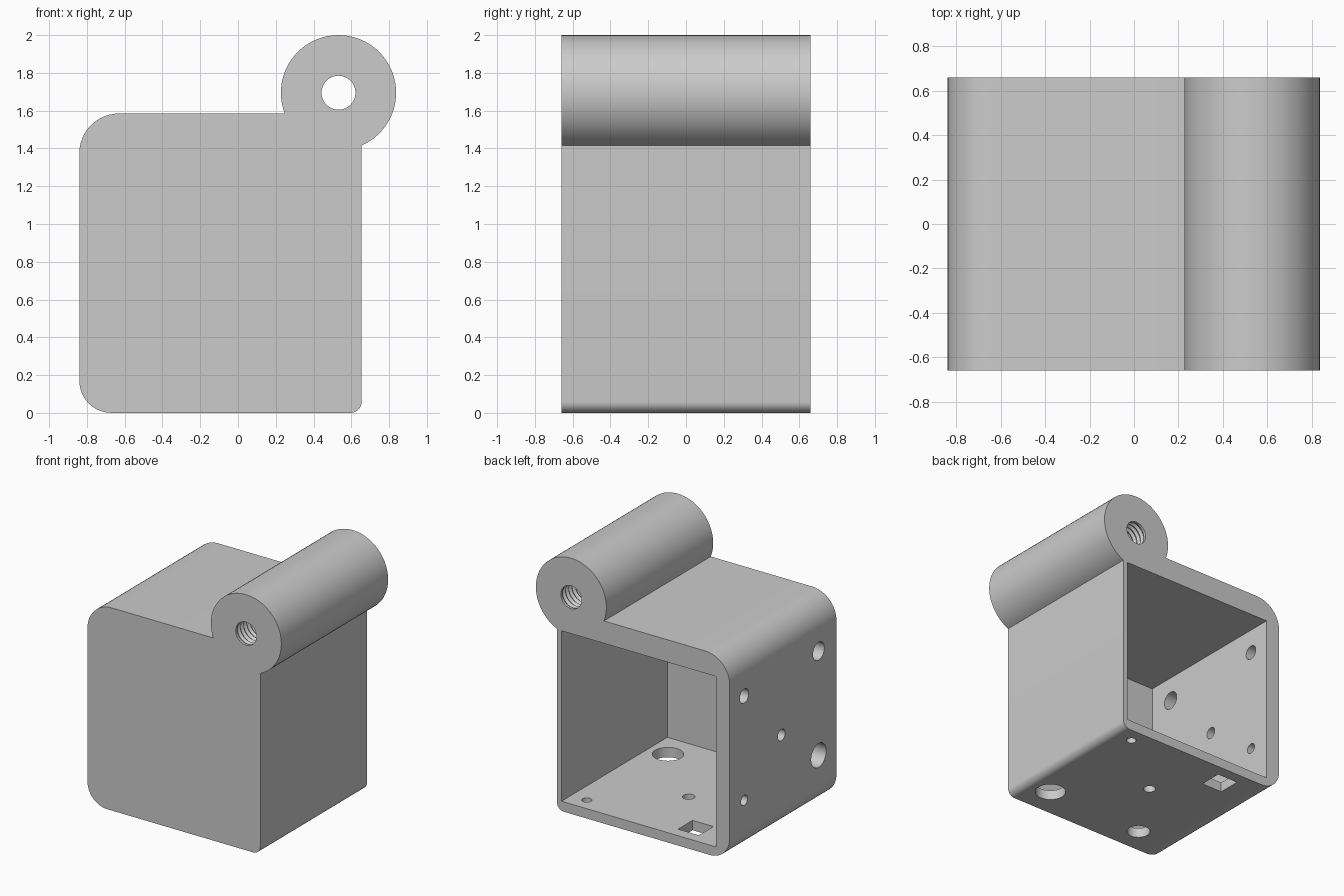
import bpy, bmesh
from math import cos, sin, radians, degrees, atan2, sqrt, pi
from mathutils import Matrix, Vector

if "Cube" in bpy.data.objects:
    bpy.data.objects.remove(bpy.data.objects["Cube"])

# Main dimensions
LEFT, RIGHT, TOP, HALF = -0.84, 0.655, 1.585, 0.66
BX, BZ, BR, BORE = 0.532, 1.695, 0.305, 0.09

grey = bpy.data.materials.new("grey plastic")
grey.use_nodes = True
colour = (0.6, 0.6, 0.6, 1)
grey.diffuse_color = colour
grey.node_tree.nodes["Principled BSDF"].inputs["Base Color"].default_value = colour


def make(name, bm):
    bmesh.ops.recalc_face_normals(bm, faces=bm.faces)
    mesh = bpy.data.meshes.new(name)
    bm.to_mesh(mesh)
    bm.free()
    ob = bpy.data.objects.new(name, mesh)
    bpy.context.collection.objects.link(ob)
    mesh.materials.append(grey)
    return ob


def arc(cx, cz, r, start, end, steps):
    angles = [radians(start + (end - start) * i / steps) for i in range(steps + 1)]
    return [(cx + r * cos(a), cz + r * sin(a)) for a in angles]


def box(name, low, high):
    bm = bmesh.new()
    low, high = Vector(low), Vector(high)
    bmesh.ops.create_cube(bm, size=1, matrix=Matrix.Translation((low + high) / 2)
                          @ Matrix.Diagonal((*(high - low), 1)))
    return make(name, bm)


def cylinder(name, centre, r, depth, axis):
    bm = bmesh.new()
    turn = Matrix.Rotation(pi / 2, 4, "Y") if axis == "X" else Matrix.Identity(4)
    bmesh.ops.create_cone(bm, cap_ends=True, segments=40, radius1=r, radius2=r,
                          depth=depth, matrix=Matrix.Translation(centre) @ turn)
    return make(name, bm)


def cut(body, cutter):
    cutter.hide_render = True
    mod = body.modifiers.new("cut", "BOOLEAN")
    mod.operation, mod.solver, mod.object = "DIFFERENCE", "EXACT", cutter
    bpy.context.view_layer.objects.active = body
    bpy.ops.object.modifier_apply(modifier=mod.name)
    bpy.data.objects.remove(cutter)


# Housing outline: rounded box running into the hinge barrel
side_drop = -sqrt(BR ** 2 - (RIGHT - BX) ** 2)
top_run = -sqrt(BR ** 2 - (TOP - BZ) ** 2)
a0 = degrees(atan2(side_drop, RIGHT - BX))
a1 = degrees(atan2(TOP - BZ, top_run)) + 360
outline = (arc(LEFT + 0.17, 0.17, 0.17, 180, 270, 12)
           + arc(RIGHT - 0.06, 0.06, 0.06, 270, 360, 8)
           + arc(BX, BZ, BR, a0, a1, 56)
           + arc(LEFT + 0.21, TOP - 0.21, 0.21, 90, 180, 12))
bm = bmesh.new()
face = bm.faces.new([bm.verts.new((x, -HALF, z)) for x, z in outline])
ext = bmesh.ops.extrude_face_region(bm, geom=[face])
bmesh.ops.translate(bm, vec=(0, 2 * HALF, 0),
                    verts=[g for g in ext["geom"] if isinstance(g, bmesh.types.BMVert)])
housing = make("hinged_housing", bm)

# Cavity open at the back, with a thin front wall
cut(housing, box("cavity", (-0.72, 0.012 - HALF, 0.077), (0.615, 1, 1.41)))

# Round holes in the side wall: y, z, radius
for y, z, r in [(-0.44, 1.22, 0.07), (0.48, 1.22, 0.055), (0.02, 0.74, 0.045),
                (-0.44, 0.405, 0.093), (0.48, 0.405, 0.04)]:
    cut(housing, cylinder("side_hole", (-0.78, y, z), r, 0.4, "X"))

# Round holes in the floor: x, y, radius
for x, y, r in [(0.45, -0.42, 0.112), (0.48, 0.54, 0.036),
                (-0.08, 0.08, 0.045), (-0.42, -0.45, 0.085)]:
    cut(housing, cylinder("floor_hole", (x, y, 0.04), r, 0.3, "Z"))

# Square hole in the floor
cut(housing, box("square_hole", (-0.51, 0.39, -0.1), (-0.33, 0.57, 0.2)))

# Ridged bore through the barrel
pitch, ridges = 0.04, 32
profile = [(0, -0.8), (BORE, -0.8)]
for i in range(ridges):
    y = (i - ridges / 2) * pitch
    profile += [(BORE, y), (BORE + 0.014, y + pitch / 2)]
profile += [(BORE, ridges * pitch / 2), (BORE, 0.8), (0, 0.8)]
bm = bmesh.new()
verts = [bm.verts.new((BX + r, y, BZ)) for r, y in profile]
edges = [bm.edges.new(pair) for pair in zip(verts, verts[1:])]
bmesh.ops.spin(bm, geom=verts + edges, cent=(BX, 0, BZ), axis=(0, 1, 0),
               angle=2 * pi, steps=32)
bmesh.ops.remove_doubles(bm, verts=bm.verts, dist=0.0005)
cut(housing, make("bore", bm))

# Smooth the rounded surfaces, keep the corners crisp
bpy.ops.object.select_all(action="DESELECT")
housing.select_set(True)
bpy.context.view_layer.objects.active = housing
bpy.ops.object.shade_smooth_by_angle(angle=radians(30))
